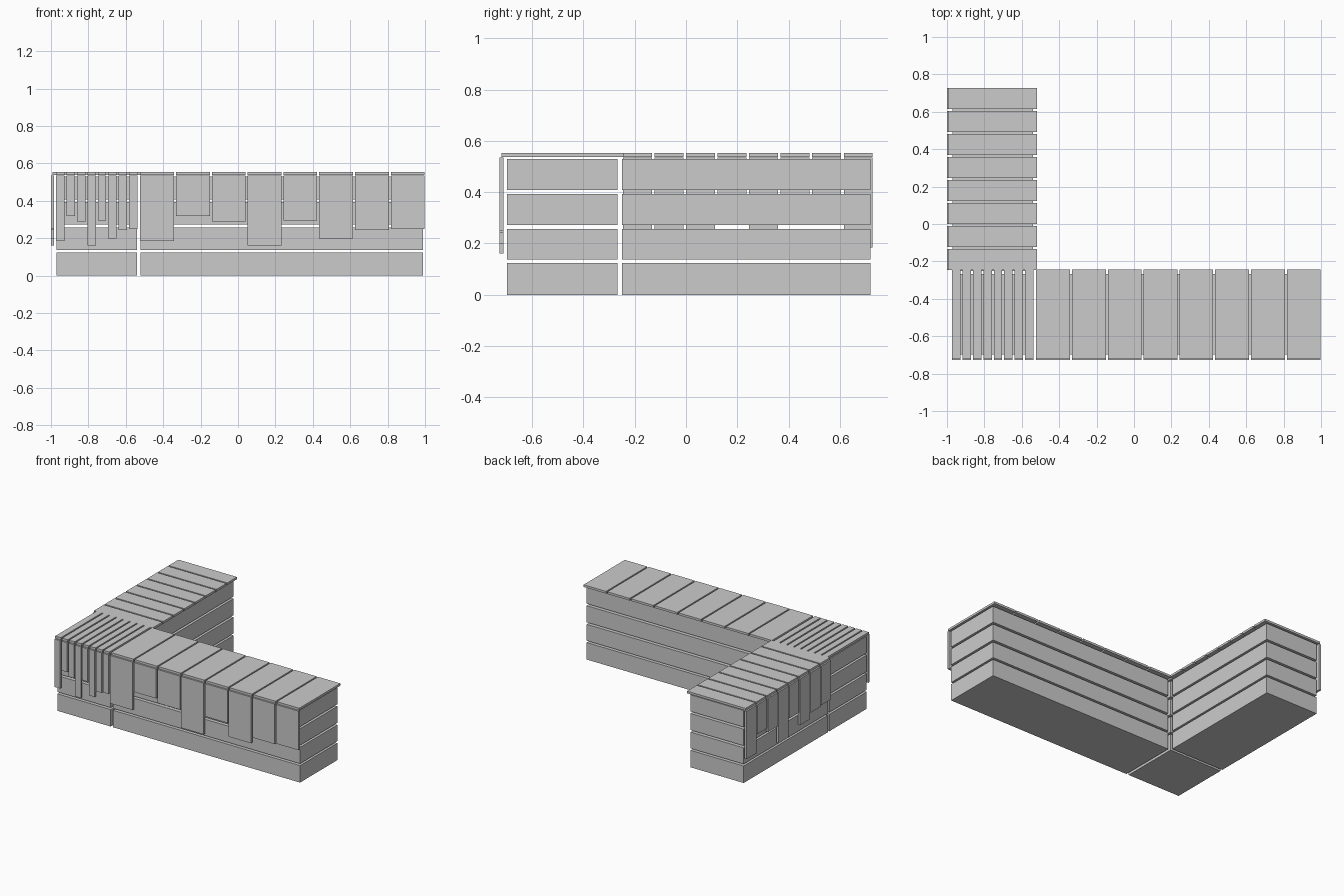
import bpy

cube = bpy.data.objects.get("Cube")
if cube:
    bpy.data.objects.remove(cube, do_unlink=True)

grey = bpy.data.materials.new("plain_grey")
grey.use_nodes = True
colour = (0.6, 0.6, 0.6, 1)
grey.diffuse_color = colour
grey.node_tree.nodes["Principled BSDF"].inputs["Base Color"].default_value = colour


def box(name, x, y, z):
    """Box spanning the given (low, high) ranges."""
    bpy.ops.mesh.primitive_cube_add(size=1, location=[sum(r) / 2 for r in (x, y, z)])
    ob = bpy.context.object
    ob.name = name
    ob.scale = [r[1] - r[0] for r in (x, y, z)]
    bpy.ops.object.transform_apply(location=False, rotation=False, scale=True)
    ob.data.materials.append(grey)


# Stacked slabs: corner, front wing and back wing
LEVELS = [(0, 0.124), (0.138, 0.257), (0.272, 0.393), (0.408, 0.529)]
BLOCKS = {
    "corner": ((-0.97, -0.54), (-0.698, -0.268)),
    "front_wing": ((-0.52, 0.99), (-0.698, -0.268)),
    "back_wing": ((-0.97, -0.54), (-0.25, 0.72)),
}
for part, (x, y) in BLOCKS.items():
    for i, z in enumerate(LEVELS):
        box(f"{part}_slab_{i + 1}", x, y, z)

# Counter boards, each with a hanging board of its own length
TOP = (0.537, 0.553)
DROPS = [0.185, 0.32, 0.29, 0.16, 0.295, 0.198, 0.243, 0.25]
GAP = 0.0105


def spans(start, end):
    pitch = (end - start + GAP) / len(DROPS)
    return [(start + i * pitch, start + (i + 1) * pitch - GAP)
            for i in range(len(DROPS))]


for part, start, end in (("corner", -0.973, -0.537), ("front_wing", -0.523, 0.998)):
    for i, (x, drop) in enumerate(zip(spans(start, end), DROPS)):
        box(f"{part}_top_board_{i + 1}", x, (-0.719, -0.244), TOP)
        box(f"{part}_hanging_board_{i + 1}", x, (-0.728, -0.712), (drop, 0.535))

# The back wing runs from its far end towards the corner
for i, (y, drop) in enumerate(zip(reversed(spans(-0.246, 0.728)), DROPS)):
    box(f"back_wing_top_board_{i + 1}", (-0.991, -0.518), y, TOP)
    box(f"back_wing_hanging_board_{i + 1}", (-1.0, -0.984), y, (drop, 0.535))
